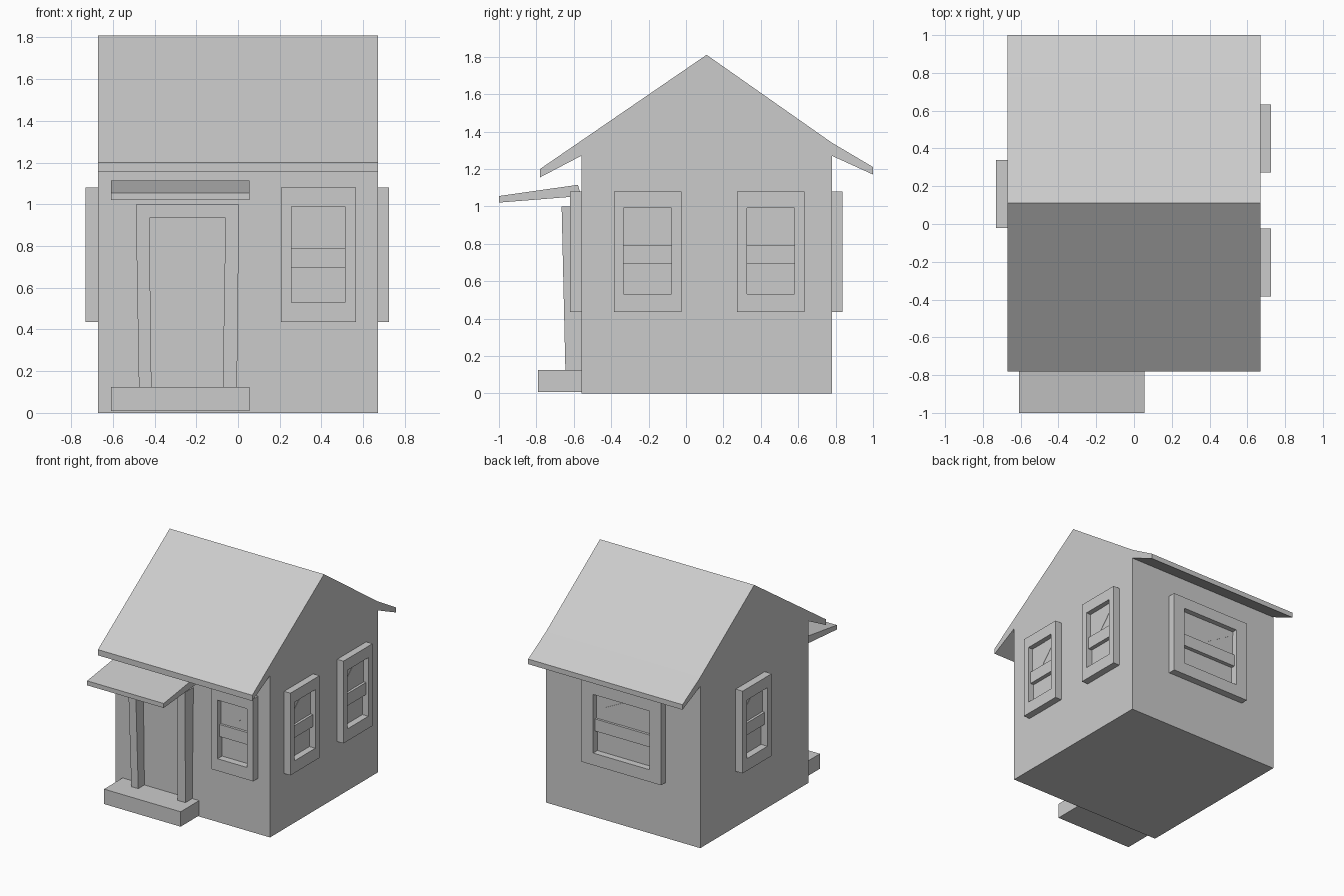
import bpy, bmesh
from math import pi
from mathutils import Matrix

if "Cube" in bpy.data.objects:
    bpy.data.objects.remove(bpy.data.objects["Cube"])


def finish(name, bm, matrix=None):
    bmesh.ops.recalc_face_normals(bm, faces=bm.faces)
    mesh = bpy.data.meshes.new(name)
    bm.to_mesh(mesh)
    bm.free()
    ob = bpy.data.objects.new(name, mesh)
    bpy.context.collection.objects.link(ob)
    if matrix:
        ob.matrix_world = matrix
    return ob


def loft(name, loops, matrix=None, closed=False):
    """Skin equal-length loops of 3D points; cap the ends or close into a ring."""
    bm = bmesh.new()
    rows = [[bm.verts.new(p) for p in loop] for loop in loops]
    pairs = list(zip(rows, rows[1:] + rows[:1]))
    for a, b in (pairs if closed else pairs[:-1]):
        for i in range(len(a)):
            j = (i + 1) % len(a)
            bm.faces.new((a[i], a[j], b[j], b[i]))
    if not closed:
        bm.faces.new(rows[0])
        bm.faces.new(rows[-1])
    return finish(name, bm, matrix)


def along_x(name, profile, x0, x1):
    """Extrude a (y, z) profile along x."""
    return loft(name, [[(x, y, z) for y, z in profile] for x in (x0, x1)])


def panel(name, outline, front, matrix=None, back=0.0):
    """Extrude an (x, z) outline outward, towards local -y."""
    return loft(name, [[(x, -d, z) for x, z in outline] for d in (back, front)], matrix)


def rect(x0, x1, z0, z1):
    return [(x0, z0), (x1, z0), (x1, z1), (x0, z1)]


def window(name, x, y, turn, depth, width=0.36):
    m = Matrix.Translation((x, y, 0)) @ Matrix.Rotation(turn, 4, 'Z') \
        @ Matrix.Diagonal((width / 0.36, 1, 1, 1))
    outer, inner = rect(-0.18, 0.18, 0.435, 1.08), rect(-0.128, 0.128, 0.53, 0.99)
    # casing ring: outer back, outer front, inner front, inner back
    loops = [(outer, 0), (outer, depth), (inner, depth), (inner, 0)]
    loft(name + "_frame", [[(u, -d, z) for u, z in o] for o, d in loops], m, closed=True)
    # sash rail and panes
    panel(name + "_rail", rect(-0.128, 0.128, 0.695, 0.79), 0.035, m)
    panel(name + "_lower_pane", rect(-0.128, 0.128, 0.53, 0.695), 0.004, m)
    panel(name + "_upper_pane", rect(-0.128, 0.128, 0.79, 0.99), 0.015, m)
    # diagonal reflection on the upper pane
    panel(name + "_glint", [(-0.128, 0.79), (-0.025, 0.79), (0.128, 0.96),
                            (0.128, 0.99), (0.015, 0.99), (-0.128, 0.855)], 0.017, m, 0.015)


# house body and gable roof in one section
along_x("house", [(-0.56, 0), (0.78, 0), (0.78, 1.27), (1.0, 1.17), (1.0, 1.21),
                  (0.78, 1.34), (0.11, 1.81), (-0.78, 1.2), (-0.78, 1.155),
                  (-0.56, 1.27)], -0.67, 0.67)

# porch step and canopy
along_x("step", [(-0.79, 0.008), (-0.56, 0.008), (-0.56, 0.125), (-0.79, 0.125)], -0.61, 0.055)
along_x("canopy", [(-1.0, 1.02), (-0.56, 1.055), (-0.578, 1.115), (-1.0, 1.055)], -0.61, 0.055)

# tapered door surround, leaning out at the top
surround = [(-0.475, 0.125), (-0.49, 1.0), (0.005, 1.0), (-0.005, 0.125),
            (-0.073, 0.125), (-0.06, 0.935), (-0.425, 0.935), (-0.415, 0.125)]
loft("door_surround", [[(x, -0.56, z) for x, z in surround],
                       [(x, -0.642 - 0.023 * z, z) for x, z in surround]])
panel("door", [(-0.415, 0.125), (-0.073, 0.125), (-0.06, 0.935), (-0.425, 0.935)], 0.568, back=0.56)

# windows: front, right pair, back (wide), left
window("front_window", 0.385, -0.56, 0, 0.06)
for i, y in enumerate((-0.205, 0.453)):
    window(f"right_window_{i + 1}", 0.67, y, pi / 2, 0.055)
window("back_window", -0.025, 0.78, pi, 0.057, 0.69)
window("left_window", -0.67, 0.16, -pi / 2, 0.06)
